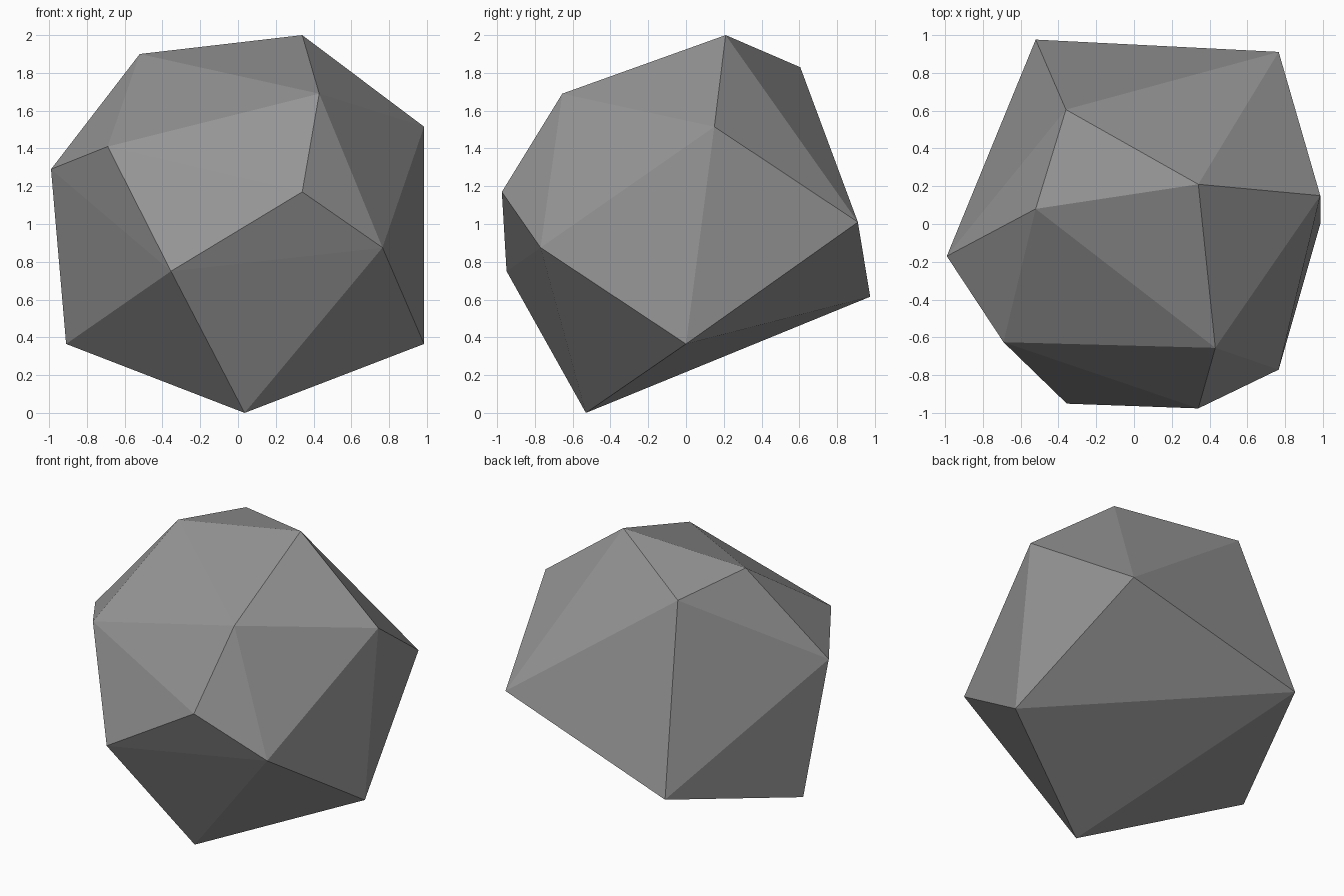
import bpy
import bmesh

cube = bpy.data.objects.get("Cube")
if cube:
    bpy.data.objects.remove(cube, do_unlink=True)

# Stone colour
grey = bpy.data.materials.new("stone_grey")
grey.use_nodes = True
colour = (0.3, 0.3, 0.3, 1)
grey.diffuse_color = colour
grey.node_tree.nodes["Principled BSDF"].inputs["Base Color"].default_value = colour

# Corner points of the boulder, from the crown down to the foot
corners = [
    (0.34, 0.21, 2.0), (-0.52, 0.08, 1.9), (-0.36, 0.605, 1.83),
    (0.43, -0.655, 1.69), (0.985, 0.15, 1.515), (-0.69, -0.625, 1.41),
    (-0.99, -0.17, 1.29), (0.34, -0.975, 1.17), (0.765, 0.91, 1.01),
    (0.765, -0.77, 0.875), (-0.355, -0.95, 0.75), (-0.52, 0.975, 0.615),
    (-0.91, 0, 0.365), (0.985, 0, 0.365), (0.035, -0.53, 0),
]

# Faceted boulder: flat faces wrapped around the corners
bm = bmesh.new()
for corner in corners:
    bm.verts.new(corner)
bmesh.ops.convex_hull(bm, input=bm.verts[:])
bmesh.ops.recalc_face_normals(bm, faces=bm.faces[:])
mesh = bpy.data.meshes.new("boulder")
bm.to_mesh(mesh)
bm.free()
mesh.materials.append(grey)
boulder = bpy.data.objects.new("boulder", mesh)
bpy.context.collection.objects.link(boulder)
